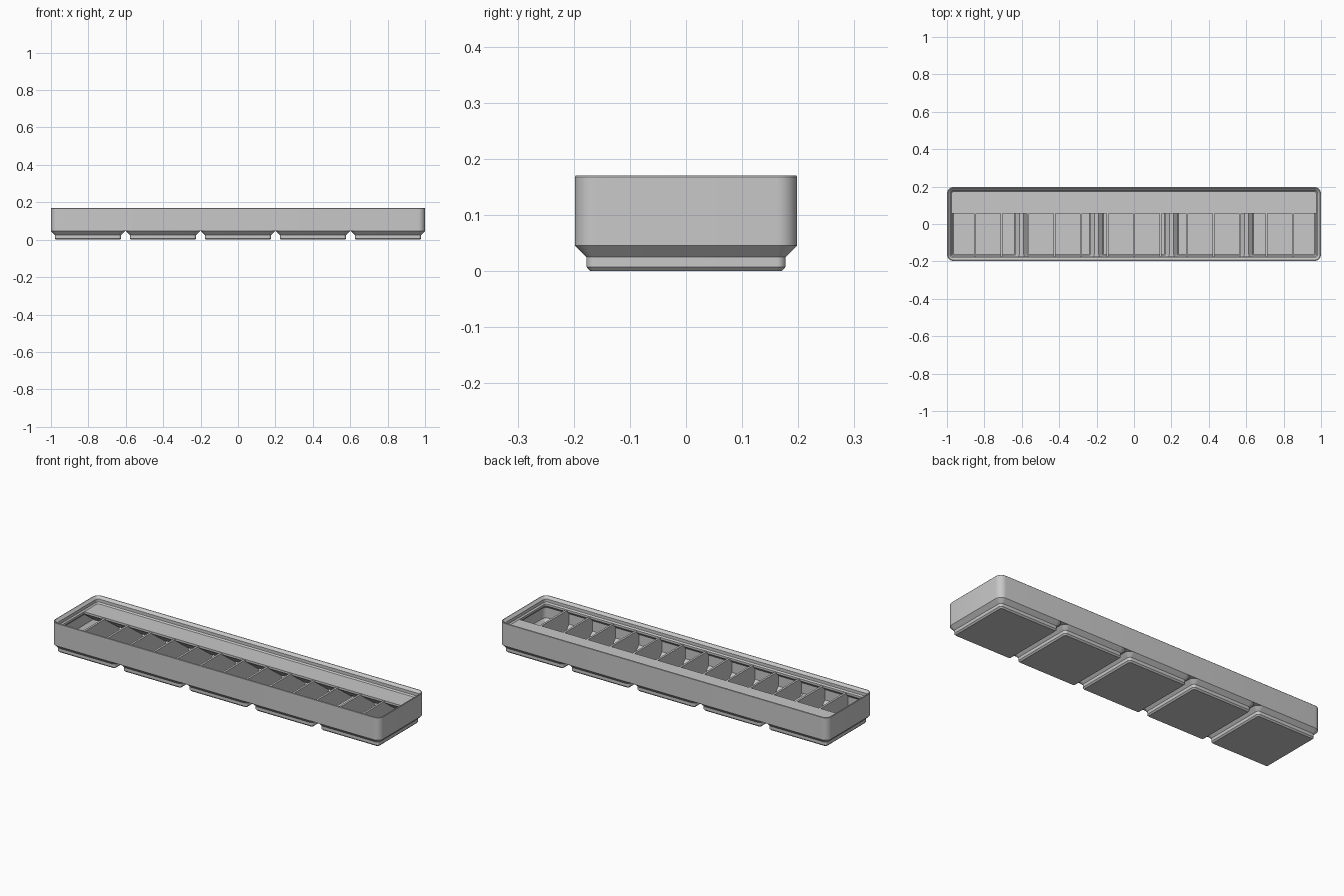
import bpy, bmesh, math

old = bpy.data.objects.get("Cube")
if old:
    bpy.data.objects.remove(old, do_unlink=True)

PITCH = 0.401    # spacing of the feet
FEET = 5
HALF = 0.198     # half depth of the body
CELLS = 14
ARC = 8          # segments per rounded corner

grey = bpy.data.materials.new("grey plastic")
grey.use_nodes = True
COLOUR = (0.58, 0.58, 0.58, 1)
grey.diffuse_color = COLOUR
grey.node_tree.nodes["Principled BSDF"].inputs["Base Color"].default_value = COLOUR


def finish(bm, name, smooth=True):
    bmesh.ops.recalc_face_normals(bm, faces=bm.faces)
    mesh = bpy.data.meshes.new(name)
    bm.to_mesh(mesh)
    bm.free()
    mesh.materials.append(grey)
    obj = bpy.data.objects.new(name, mesh)
    bpy.context.collection.objects.link(obj)
    if smooth:
        shade(obj)
    return obj


def shade(obj):
    bpy.ops.object.select_all(action="DESELECT")
    obj.select_set(True)
    bpy.context.view_layer.objects.active = obj
    bpy.ops.object.shade_smooth_by_angle(angle=math.radians(30))


def ring(bm, hx, hy, r, z, cx):
    """Rounded rectangle of vertices."""
    verts = []
    for q, (sx, sy) in enumerate([(1, 1), (-1, 1), (-1, -1), (1, -1)]):
        for i in range(ARC + 1):
            a = math.pi / 2 * (q + i / ARC)
            verts.append(bm.verts.new((cx + sx * (hx - r) + r * math.cos(a),
                                       sy * (hy - r) + r * math.sin(a), z)))
    return verts


def loft(name, profile, hx, cx=0, smooth=True):
    """Closed solid from (inset, height) steps of a rounded rectangle."""
    bm = bmesh.new()
    rings = [ring(bm, hx - d, HALF - d, max(0.036 - d, 0.006), z, cx) for d, z in profile]
    for a, b in zip(rings, rings[1:]):
        for i in range(len(a)):
            j = (i + 1) % len(a)
            bm.faces.new((a[i], a[j], b[j], b[i]))
    bm.faces.new(rings[0])
    bm.faces.new(rings[-1])
    return finish(bm, name, smooth)


def extrude_x(name, outline, x0, x1):
    """Prism along x from a (y, z) outline."""
    bm = bmesh.new()
    face = bm.faces.new([bm.verts.new((x0, y, z)) for y, z in outline])
    moved = bmesh.ops.extrude_face_region(bm, geom=[face])["geom"]
    bmesh.ops.translate(bm, vec=(x1 - x0, 0, 0),
                        verts=[v for v in moved if isinstance(v, bmesh.types.BMVert)])
    return finish(bm, name, False)


# Outer wall with stacking lip and inner floor level
body = loft("bin_body", [(0, 0.0453), (0, 0.168), (0.0015, 0.17), (0.005, 0.17),
                         (0.018, 0.157), (0.018, 0.1405), (0.0248, 0.1337),
                         (0.0248, 0.122), (0.009, 0.106), (0.009, 0.0493)], 1.0, smooth=False)

# Hollow feet, and openings through the floor above them
for i in range(FEET):
    cx = (i - (FEET - 1) / 2) * PITCH
    loft(f"foot_{i + 1}", [(0.0277, 0), (0.0205, 0.0076), (0.0205, 0.0248), (0, 0.0453),
                           (0.013, 0.0453), (0.029, 0.0293), (0.029, 0.0155), (0.034, 0.0105)],
         HALF, cx)
    cutter = loft("floor_cutter", [(0.019, 0.0393), (0.0095, 0.0488), (0.0095, 0.06)],
                  HALF, cx, smooth=False)
    cut = body.modifiers.new("opening", "BOOLEAN")
    cut.operation = "DIFFERENCE"
    cut.solver = "EXACT"
    cut.object = cutter
    bpy.ops.object.select_all(action="DESELECT")
    bpy.context.view_layer.objects.active = body
    body.select_set(True)
    bpy.ops.object.modifier_apply(modifier=cut.name)
    bpy.data.objects.remove(cutter, do_unlink=True)
shade(body)

# Upright dividers following the inside of the feet
half_outline = [(0.163, 0.006), (0.171, 0.028), (0.19, 0.05), (0.19, 0.131)]
outline = half_outline + [(-y, z) for y, z in reversed(half_outline)]
step = 2 * 0.991 / CELLS
for i in range(1, CELLS):
    x = -0.991 + i * step
    extrude_x(f"divider_{i}", outline, x - 0.0057, x + 0.0057)

# Label shelf along the back with a sloped underside
extrude_x("label_shelf", [(0.055, 0.1337), (0.189, 0.1337), (0.189, 0.0457),
                          (0.16, 0.0457), (0.055, 0.122)], -0.985, 0.985)
